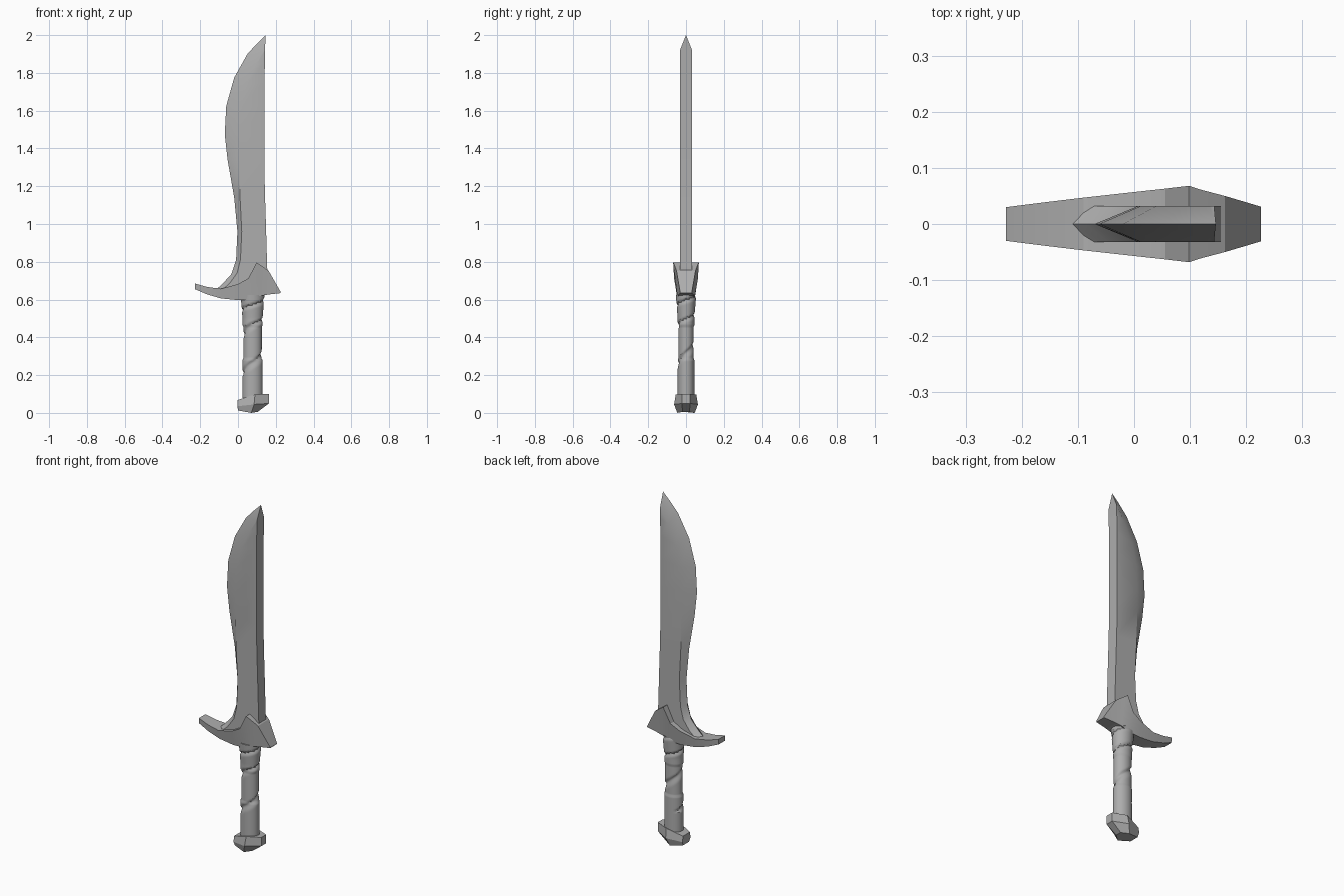
import bpy, bmesh, math

if bpy.data.objects.get("Cube"):
    bpy.data.objects.remove(bpy.data.objects["Cube"])

GREY = (0.42, 0.42, 0.42, 1)
steel = bpy.data.materials.new("grey metal")
steel.use_nodes = True
steel.diffuse_color = GREY
steel.node_tree.nodes["Principled BSDF"].inputs["Base Color"].default_value = GREY


def loft(name, rings, tip=None, angle=30):
    """Skin closed rings of equal length, capping the ends or closing on a tip."""
    bm = bmesh.new()
    rows = [[bm.verts.new(p) for p in ring] for ring in rings]
    n = len(rows[0])
    for a, b in zip(rows, rows[1:]):
        for i in range(n):
            j = (i + 1) % n
            bm.faces.new((a[i], a[j], b[j], b[i]))
    bm.faces.new(rows[0][::-1])
    if tip:
        point = bm.verts.new(tip)
        for i in range(n):
            bm.faces.new((rows[-1][i], rows[-1][(i + 1) % n], point))
    else:
        bm.faces.new(rows[-1])
    bmesh.ops.recalc_face_normals(bm, faces=bm.faces)
    mesh = bpy.data.meshes.new(name)
    bm.to_mesh(mesh)
    bm.free()
    mesh.materials.append(steel)
    obj = bpy.data.objects.new(name, mesh)
    bpy.context.collection.objects.link(obj)
    bpy.ops.object.select_all(action="DESELECT")
    obj.select_set(True)
    bpy.context.view_layer.objects.active = obj
    bpy.ops.object.shade_smooth_by_angle(angle=math.radians(angle))
    return obj


# Blade: cutting edge (x, z), bevel ridge (x, z), flat spine (x, z)
T = 0.032
sections = [
    ((-0.12, 0.65), (-0.085, 0.65), (0.158, 0.66)),
    ((-0.085, 0.68), (-0.045, 0.685), (0.156, 0.71)),
    ((-0.035, 0.735), (-0.005, 0.74), (0.155, 0.76)),
    ((-0.01, 0.81), (0.013, 0.81), (0.153, 0.82)),
    ((-0.003, 0.96), (0.02, 0.96), (0.149, 0.96)),
    ((-0.02, 1.14), (0.01, 1.16), (0.143, 1.15)),
    ((-0.055, 1.34), (0.007, 1.34), (0.139, 1.32)),
    ((-0.07, 1.475), (0.007, 1.475), (0.139, 1.47)),
    ((-0.062, 1.625), (0.012, 1.61), (0.14, 1.62)),
    ((-0.02, 1.775), (0.04, 1.73), (0.141, 1.76)),
    ((0.05, 1.9), (0.094, 1.84), (0.142, 1.86)),
    ((0.1, 1.955), (0.135, 1.91), (0.143, 1.92)),
]
loft("blade", [[(e[0], 0, e[1]), (r[0], -T, r[1]), (s[0], -T, s[1]),
                (s[0], T, s[1]), (r[0], T, r[1])] for e, r, s in sections],
     tip=(0.146, 0, 2.0))

# Guard: x, top z, bottom z, top half width, bottom half width
guard = [
    (-0.228, 0.685, 0.655, 0.030, 0.028),
    (-0.165, 0.667, 0.628, 0.038, 0.034),
    (-0.09, 0.657, 0.606, 0.047, 0.038),
    (0.0, 0.682, 0.597, 0.057, 0.043),
    (0.055, 0.712, 0.600, 0.063, 0.045),
    (0.098, 0.797, 0.610, 0.068, 0.045),
    (0.12, 0.782, 0.620, 0.061, 0.043),
    (0.162, 0.752, 0.627, 0.050, 0.038),
    (0.226, 0.640, 0.634, 0.031, 0.030),
]
loft("guard", [[(x, -t, top), (x, t, top), (x, b, low), (x, -b, low)]
               for x, top, low, t, b in guard], angle=20)

# Grip: oval shaft with a spiral step that tightens towards the guard
TURNS = [(0.07, -1), (0.27, 0), (0.475, 1), (0.575, 2), (0.675, 3)]


def turn_at(z):
    for (z0, t0), (z1, t1) in zip(TURNS, TURNS[1:]):
        if z <= z1:
            return t0 + (t1 - t0) * (z - z0) / (z1 - z0)
    return TURNS[-1][1]


def step_depth(z, turn):
    """Full depth just below the spiral line, easing back out further down."""
    if z < 0.2:
        return 0
    f = (turn_at(z) - turn) % 1
    lip = max(0, 1 - f / 0.05) * 0.010
    under = max(0, (f - 0.82) / 0.18) * 0.010
    return max(lip, under)


SIDES = 32
shaft = []
for k in range(69):
    z = 0.08 + 0.008 * k
    swell = 0.92 if 0.28 < z < 0.46 else 1.0
    flare = max(0, z - 0.5) * 0.08
    ring = []
    for i in range(SIDES):
        turn = i / SIDES
        a = math.tau * turn - math.pi / 2
        d = step_depth(z, turn) - flare
        ring.append((0.077 + math.cos(a) * (0.053 * swell - d),
                     math.sin(a) * (0.044 * swell - d), z))
    shaft.append(ring)
loft("grip", shaft, angle=35)


# Pommel: faceted knob, slanted and pointing to one side
def knob_ring(front, middle, back):
    half = [front, middle, back]
    return ([(x, -y, z) for x, y, z in half]
            + [(x, y, z) for x, y, z in reversed(half)])


loft("pommel", [
    knob_ring((0.105, 0.018, 0.006), (0.07, 0.046, 0.0), (0.0, 0.028, 0.013)),
    knob_ring((0.164, 0.022, 0.050), (0.085, 0.063, 0.045), (-0.003, 0.036, 0.035)),
    knob_ring((0.164, 0.022, 0.100), (0.09, 0.054, 0.098), (-0.003, 0.032, 0.068)),
], angle=25)
